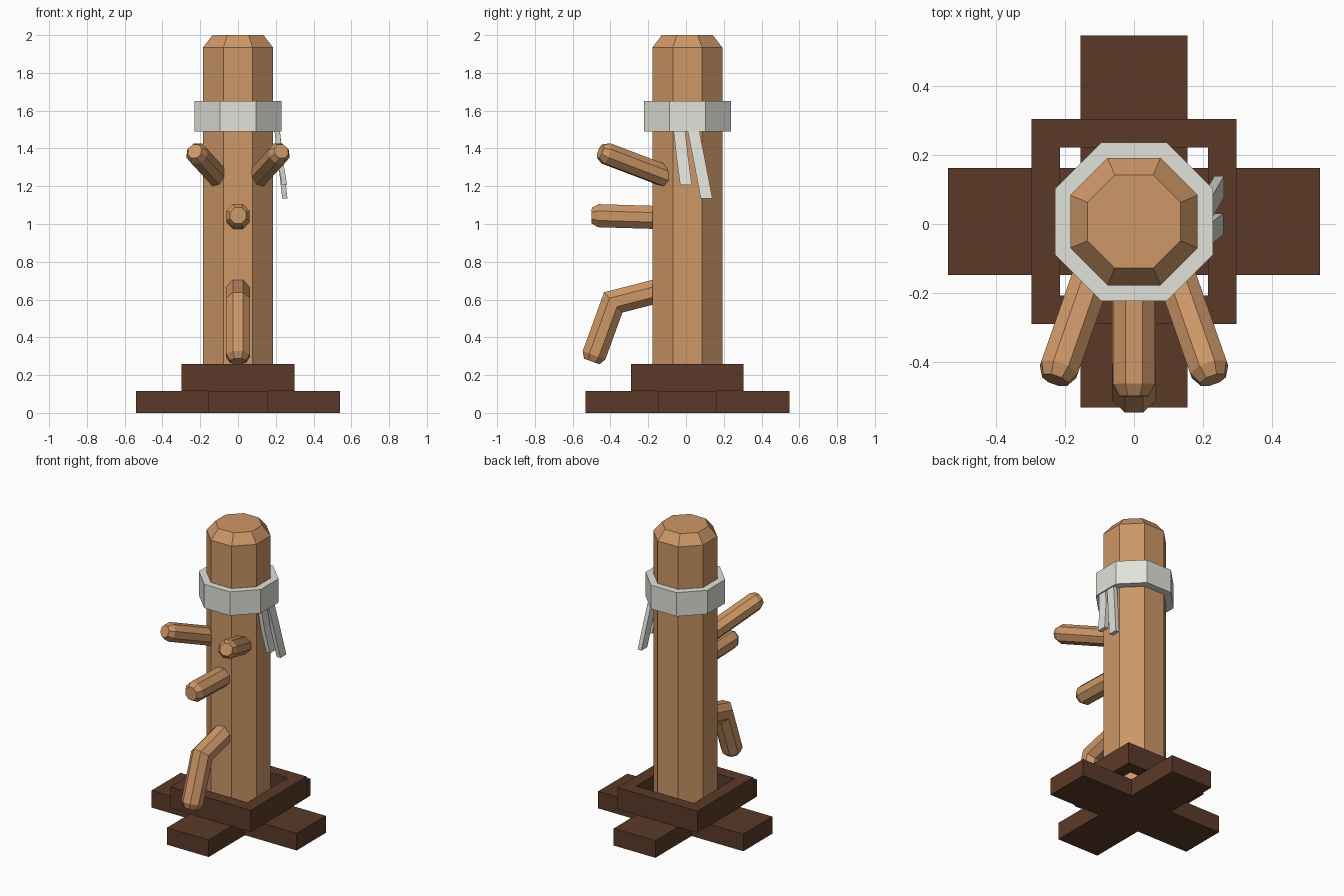
import bpy, bmesh, math
from mathutils import Vector

if "Cube" in bpy.data.objects:
    bpy.data.objects.remove(bpy.data.objects["Cube"])

CY = 0.007  # depth centre of post and base


def material(name, rgb):
    m = bpy.data.materials.new(name)
    m.diffuse_color = (*rgb, 1)
    m.use_nodes = True
    m.node_tree.nodes["Principled BSDF"].inputs["Base Color"].default_value = m.diffuse_color
    return m


WOOD = material("light_wood", (0.61, 0.31, 0.136))
DARK = material("dark_wood", (0.105, 0.042, 0.022))
CLOTH = material("cloth", (0.76, 0.76, 0.71))


def loft(name, rings, mat, wrap=False):
    """Skin a list of point rings; cap the ends, or join last to first."""
    bm = bmesh.new()
    loops = [[bm.verts.new(p) for p in r] for r in rings]
    n = len(loops[0])
    pairs = list(zip(loops, loops[1:]))
    if wrap:
        pairs.append((loops[-1], loops[0]))
    else:
        bm.faces.new(loops[0])
        bm.faces.new(loops[-1])
    for a, b in pairs:
        for i in range(n):
            j = (i + 1) % n
            bm.faces.new((a[i], a[j], b[j], b[i]))
    bmesh.ops.recalc_face_normals(bm, faces=bm.faces)
    me = bpy.data.meshes.new(name)
    bm.to_mesh(me)
    bm.free()
    me.materials.append(mat)
    ob = bpy.data.objects.new(name, me)
    bpy.context.collection.objects.link(ob)
    return ob


def flat_ring(apothem, z, n=8):
    """Horizontal regular polygon with flat sides facing the axes."""
    r = apothem / math.cos(math.pi / n)
    return [(r * math.cos((i + 0.5) * math.tau / n),
             CY + r * math.sin((i + 0.5) * math.tau / n), z) for i in range(n)]


def peg(name, path, apothem, tip=0.68, bevel=0.035):
    """Octagonal rod along a path, mitred at bends, with a bevelled tip."""
    pts = [Vector(p) for p in path]
    last = (pts[-1] - pts[-2]).normalized()
    pts.insert(-1, pts[-1] - last * bevel)
    rings = []
    for i, p in enumerate(pts):
        d0 = (p - pts[max(i - 1, 0)]).normalized() if i else None
        d1 = (pts[i + 1] - p).normalized() if i < len(pts) - 1 else d0
        d0 = d0 or d1
        d = (d0 + d1).normalized()
        side = d.cross(Vector((0, 0, 1))).normalized()
        up = side.cross(d) / d.dot(d1)
        r = apothem / math.cos(math.pi / 8) * (tip if i == len(pts) - 1 else 1)
        rings.append([p + r * (side * math.cos(a) + up * math.sin(a))
                      for a in ((k + 0.5) * math.tau / 8 for k in range(8))])
    return loft(name, rings, WOOD)


def strip(name, path, width=0.062, thick=0.028):
    """Flat cloth tail with horizontal cross-sections."""
    w, t = width / 2, thick / 2
    loft(name, [[(x - t, y - w, z), (x + t, y - w, z), (x + t, y + w, z),
                 (x - t, y + w, z)] for x, y, z in path], CLOTH)


# Crossed foot boards
a, b = 0.155, 0.54
cross = [(b, -a), (b, a), (a, a), (a, b), (-a, b), (-a, a),
         (-b, a), (-b, -a), (-a, -a), (-a, -b), (a, -b), (a, -a)]
loft("base_cross", [[(x, y + CY, z) for x, y in cross] for z in (0, 0.115)], DARK)

# Square frame around the post foot
loft("base_frame", [flat_ring(r, z, 4) for r, z in
                    ((0.298, 0.115), (0.298, 0.26), (0.215, 0.26), (0.215, 0.115))],
     DARK, wrap=True)

# Octagonal post with bevelled top
loft("post", [flat_ring(0.185, 0.115), flat_ring(0.185, 1.935), flat_ring(0.135, 2.0)], WOOD)

# Cloth band and its two hanging tails
loft("cloth_band", [flat_ring(r, z) for r, z in
                    ((0.23, 1.49), (0.23, 1.65), (0.185, 1.65), (0.185, 1.49))],
     CLOTH, wrap=True)
strip("cloth_tail_short", [(0.206, -0.037, 1.51), (0.22, -0.02, 1.36), (0.246, 0.0, 1.207)])
strip("cloth_tail_long", [(0.206, 0.036, 1.51), (0.224, 0.068, 1.35), (0.248, 0.109, 1.135)])

# Upper pair of arms, middle arm and bent leg
for s, label in ((-1, "left"), (1, "right")):
    peg("upper_arm_" + label, [(s * 0.10, -0.085, 1.245), (s * 0.229, -0.453, 1.385)], 0.056)
peg("middle_arm", [(0, -0.1, 1.033), (0, -0.5, 1.045)], 0.061)
peg("leg", [(0, -0.1, 0.658), (0, -0.385, 0.585), (0, -0.499, 0.272)], 0.064)
